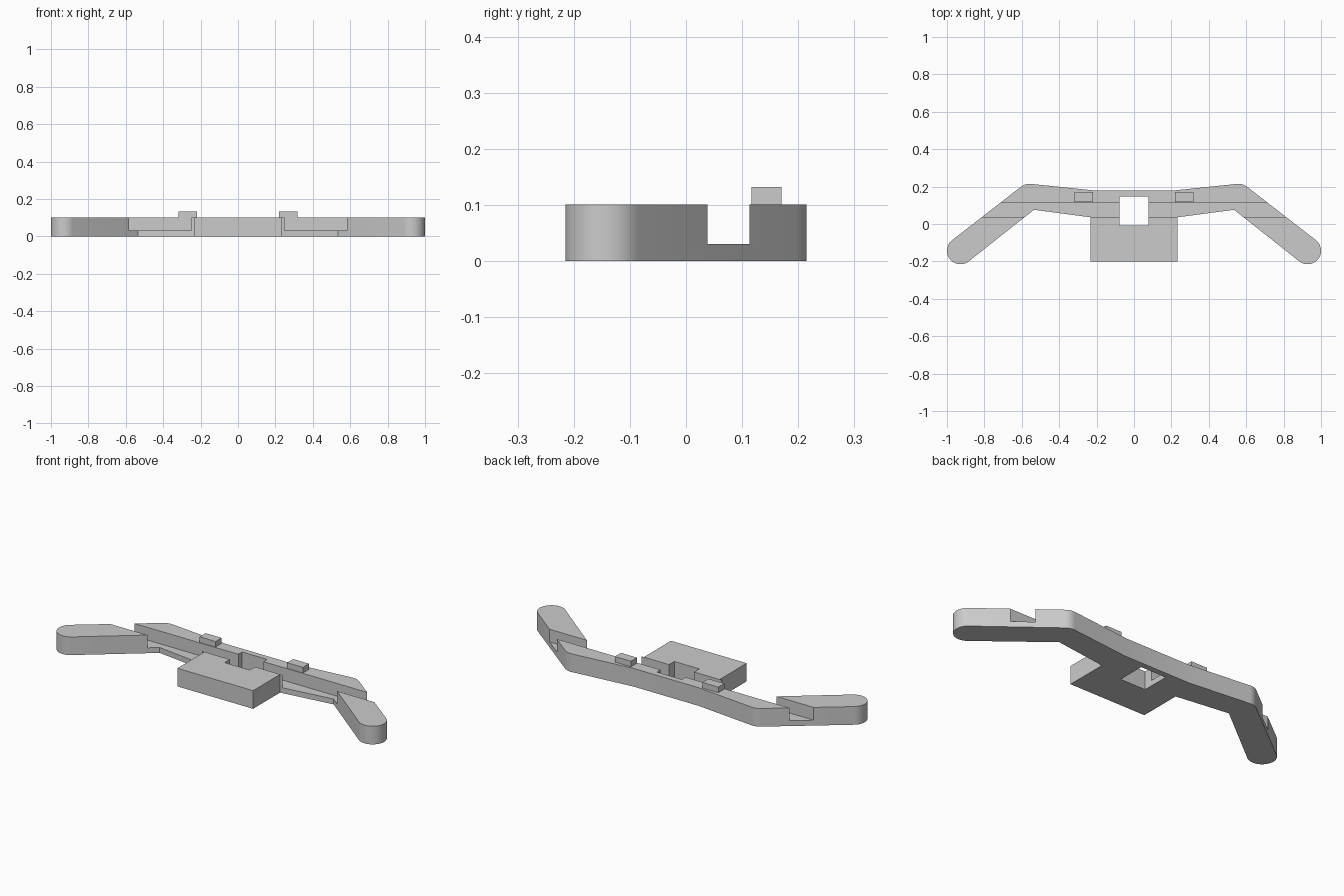
import bpy, bmesh
from math import radians, cos, sin

cube = bpy.data.objects.get("Cube")
if cube:
    bpy.data.objects.remove(cube, do_unlink=True)

HEIGHT = 0.101
SLOT_FLOOR = 0.03

grey = bpy.data.materials.new("plain grey")
grey.use_nodes = True
colour = (0.6, 0.6, 0.6, 1)
grey.diffuse_color = colour
grey.node_tree.nodes["Principled BSDF"].inputs["Base Color"].default_value = colour


def arc(cx, cy, r, start, end, steps):
    angles = [radians(start + (end - start) * i / steps) for i in range(steps + 1)]
    return [(cx + r * cos(a), cy + r * sin(a)) for a in angles]


def prism(name, outline, z0, z1):
    """Extrude a counter-clockwise outline from z0 up to z1."""
    bm = bmesh.new()
    face = bm.faces.new([bm.verts.new((x, y, z0)) for x, y in outline])
    top = bmesh.ops.extrude_face_region(bm, geom=[face])["geom"]
    moved = [v for v in top if isinstance(v, bmesh.types.BMVert)]
    bmesh.ops.translate(bm, verts=moved, vec=(0, 0, z1 - z0))
    bmesh.ops.recalc_face_normals(bm, faces=bm.faces)
    mesh = bpy.data.meshes.new(name)
    bm.to_mesh(mesh)
    bm.free()
    mesh.materials.append(grey)
    obj = bpy.data.objects.new(name, mesh)
    bpy.context.collection.objects.link(obj)
    return obj


def box(name, x0, x1, y0, y1, z0, z1):
    return prism(name, [(x0, y0), (x1, y0), (x1, y1), (x0, y1)], z0, z1)


def select_only(obj):
    bpy.ops.object.select_all(action="DESELECT")
    obj.select_set(True)
    bpy.context.view_layer.objects.active = obj


def cut(target, cutter):
    cutter.hide_render = True
    mod = target.modifiers.new("cut", "BOOLEAN")
    mod.operation, mod.solver, mod.object = "DIFFERENCE", "EXACT", cutter
    select_only(target)
    bpy.ops.object.modifier_apply(modifier=mod.name)
    bpy.data.objects.remove(cutter, do_unlink=True)


# Bracket body: centre block, swept arms with round tips, rounded shoulders
half = [(0.233, -0.2), (0.233, 0.036), (0.535, 0.076)]
half += arc(0.928, -0.143, 0.072, -128, 52, 20)
half += arc(0.56, 0.145, 0.07, 52, 96, 8)
half += [(0.2, 0.178)]
body = prism("bracket_body", half + [(-x, y) for x, y in reversed(half)], 0, HEIGHT)

# Long channel across the body, then the square through hole
cut(body, box("channel_cutter", -1.2, 1.2, 0.038, 0.113, SLOT_FLOOR, 0.3))
cut(body, box("hole_cutter", -0.077, 0.077, -0.008, 0.146, -0.1, 0.3))
select_only(body)
bpy.ops.object.shade_smooth_by_angle(angle=radians(20))

# Pair of small pegs on the rear rail
for side, sign in (("left", 1), ("right", -1)):
    x0, x1 = sorted((sign * 0.22, sign * 0.318))
    box(side + "_peg", x0, x1, 0.117, 0.17, HEIGHT - 0.005, 0.132)
